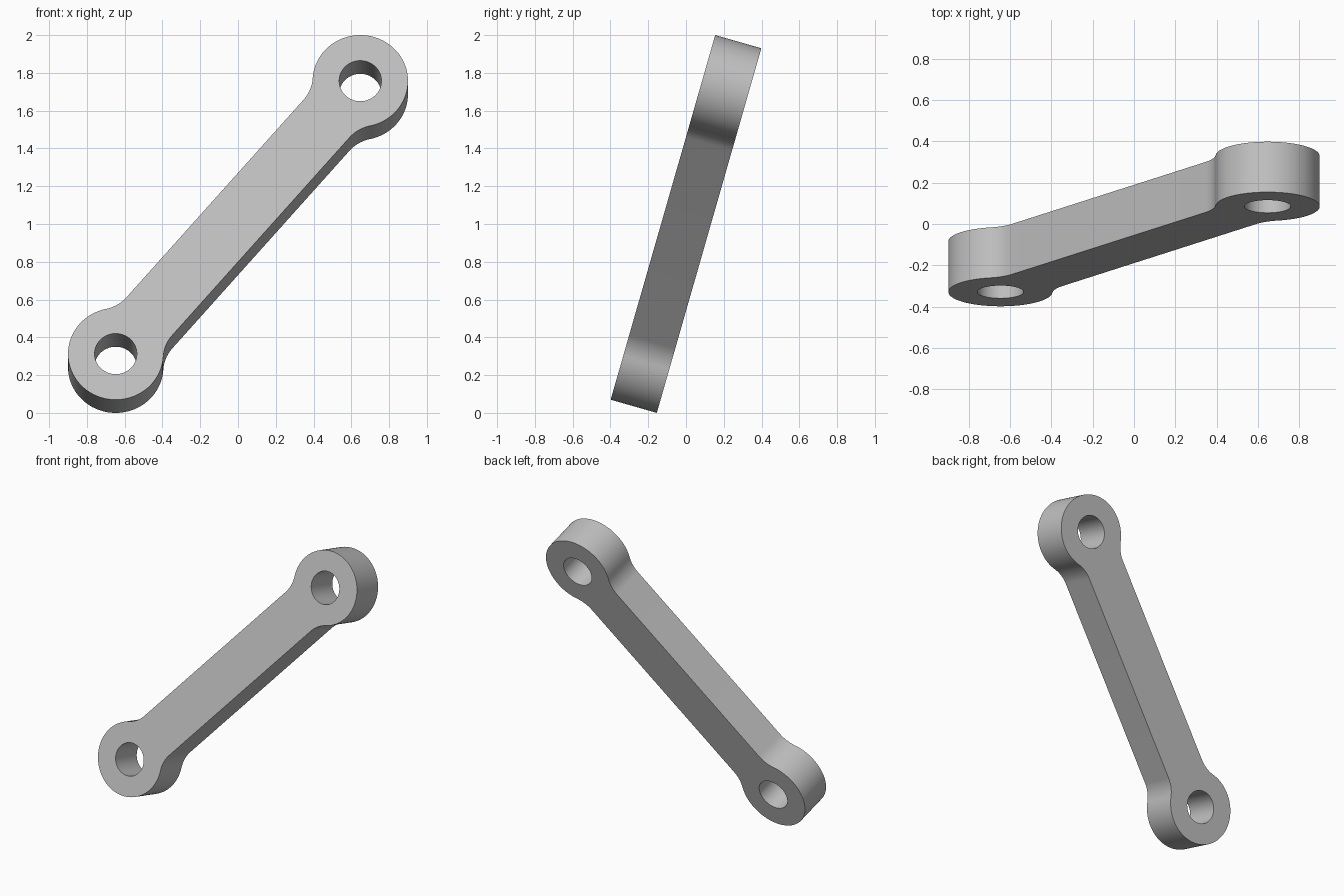
import bpy
import bmesh
from math import sin, cos, pi, radians, atan2, sqrt
from mathutils import Matrix

cube = bpy.data.objects.get("Cube")
if cube:
    bpy.data.objects.remove(cube)

# Link dimensions
HALF_X, HALF_Y = 0.6475, 0.7515   # eye centres, in the plane of the plate
EYE_R, HOLE_R = 0.2525, 0.112
BAR_HALF = 0.16
FILLET = 0.2
THICK = 0.254
TILT = radians(16)

half_len = sqrt(HALF_X ** 2 + HALF_Y ** 2)
reach = sqrt((EYE_R + FILLET) ** 2 - (BAR_HALF + FILLET) ** 2)
theta = atan2(BAR_HALF + FILLET, reach)


def arc(cx, cy, r, start, end, steps):
    return [(cx + r * cos(start + (end - start) * i / steps),
             cy + r * sin(start + (end - start) * i / steps))
            for i in range(steps + 1)]


# One end of the outline: fillet, eye, fillet; the other end is its half turn
fx, fy = half_len - reach, BAR_HALF + FILLET
end = arc(fx, -fy, FILLET, pi / 2, theta, 12)
end += arc(half_len, 0, EYE_R, theta - pi, pi - theta, 64)[1:]
end += arc(fx, fy, FILLET, -theta, -pi / 2, 12)[1:]
outline = end + [(-x, -y) for x, y in end]
holes = [arc(s * half_len, 0, HOLE_R, 0, 2 * pi, 48)[:-1] for s in (-1, 1)]

# Fill the flat profile around the holes, then extrude it to a plate
bm = bmesh.new()
for loop in [outline] + holes:
    verts = [bm.verts.new((x, y, -THICK / 2)) for x, y in loop]
    for a, b in zip(verts, verts[1:] + verts[:1]):
        bm.edges.new((a, b))
bmesh.ops.triangle_fill(bm, edges=bm.edges[:], use_beauty=True, use_dissolve=False)
ext = bmesh.ops.extrude_face_region(bm, geom=bm.faces[:])
top = [g for g in ext["geom"] if isinstance(g, bmesh.types.BMVert)]
bmesh.ops.translate(bm, verts=top, vec=(0, 0, THICK))
bmesh.ops.recalc_face_normals(bm, faces=bm.faces[:])

# Turn the bar to its diagonal, stand it up and lean it back
place = (Matrix.Translation((0, 0, 1))
         @ Matrix.Rotation(pi / 2 - TILT, 4, "X")
         @ Matrix.Rotation(atan2(HALF_Y, HALF_X), 4, "Z"))
bm.transform(place)

mesh = bpy.data.meshes.new("link_arm")
bm.to_mesh(mesh)
bm.free()
link = bpy.data.objects.new("link_arm", mesh)
bpy.context.collection.objects.link(link)

# Plain grey
grey = bpy.data.materials.new("grey")
grey.use_nodes = True
colour = (0.53, 0.53, 0.53, 1)
grey.diffuse_color = colour
grey.node_tree.nodes["Principled BSDF"].inputs["Base Color"].default_value = colour
mesh.materials.append(grey)

bpy.ops.object.select_all(action="DESELECT")
link.select_set(True)
bpy.context.view_layer.objects.active = link
bpy.ops.object.shade_smooth_by_angle(angle=radians(30))
